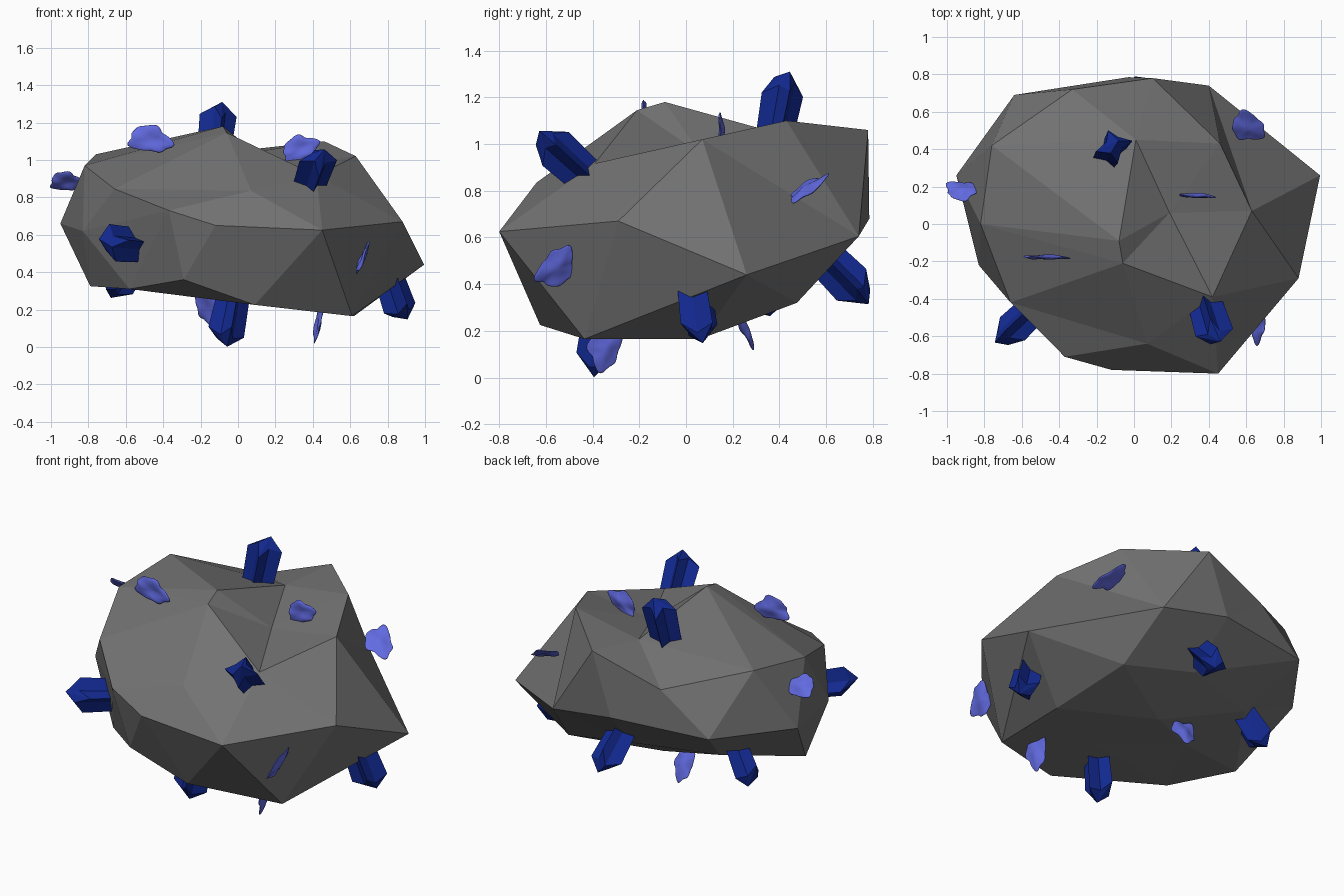
import bpy, bmesh, math
from mathutils import Vector, Matrix

if "Cube" in bpy.data.objects:
    bpy.data.objects.remove(bpy.data.objects["Cube"])


def material(name, rgb):
    m = bpy.data.materials.new(name)
    m.diffuse_color = (*rgb, 1)
    m.use_nodes = True
    m.node_tree.nodes["Principled BSDF"].inputs["Base Color"].default_value = m.diffuse_color
    return m


ROCK = material("rock_grey", (0.17, 0.17, 0.17))
BLUE = material("crystal_blue", (0.006, 0.022, 0.28))
LILAC = material("flake_lilac", (0.12, 0.145, 0.75))


def finish(bm, name, mat, smooth=False):
    bmesh.ops.recalc_face_normals(bm, faces=bm.faces)
    me = bpy.data.meshes.new(name)
    bm.to_mesh(me)
    bm.free()
    me.materials.append(mat)
    for p in me.polygons:
        p.use_smooth = smooth
    ob = bpy.data.objects.new(name, me)
    bpy.context.collection.objects.link(ob)
    return ob


def frame(origin, axis, hint):
    # matrix with local z along axis and local x close to hint
    z = Vector(axis).normalized()
    h = Vector(hint)
    x = (h - z * h.dot(z)).normalized()
    y = z.cross(x)
    m = Matrix((x, y, z)).transposed().to_4x4()
    m.translation = Vector(origin)
    return m


# Boulder: facets joined over a sphere, then pulled to the rough outline
top = [(-.08, -.09, 1.18), (-.06, -.21, 1.145), (.01, .45, 1.03), (.19, .06, .96),
       (.42, -.39, .917), (.63, .07, 1.02), (.46, .43, 1.10), (.10, .78, 1.06),
       (-.33, .72, .91), (-.76, .42, 1.03), (-.82, 0, .97), (-.66, -.42, .845),
       (.07, -.64, .835)]
middle = [(.995, .26, .44), (.88, -.29, .67), (.45, -.80, .625), (-.12, -.78, .65),
          (-.37, -.71, .73), (-.83, -.22, .62), (-.95, .26, .66), (-.64, .69, .67),
          (-.03, .785, .68), (.40, .74, .605)]
bottom = [(.61, -.435, .165), (.09, -.625, .225), (-.29, -.65, .36), (-.58, -.40, .31),
          (-.79, -.05, .325), (-.50, .38, .42), (0, .53, .42), (.475, .475, .32),
          (.62, .06, .165), (0, .22, .25), (-.36, .02, .31), (.15, -.2, .23)]
points = [Vector(p) for p in top + middle + bottom]
bm = bmesh.new()
verts = []
for p in points:
    d = Vector((p.x, p.y, (p.z - .62) * 1.6))
    verts.append(bm.verts.new(d.normalized()))
bmesh.ops.convex_hull(bm, input=verts)
for v, p in zip(verts, points):
    v.co = p
finish(bm, "boulder", ROCK)


# Crystals: four-ridged prisms with slanted, pointed ends
def crystal(i, base, tip, hint):
    base, tip = Vector(base), Vector(tip)
    axis = tip - base
    L = axis.length + .12
    m = frame(base - axis.normalized() * .12, axis, hint)
    bm = bmesh.new()
    radii = [.105, .05, .095, .045, .10, .05, .09, .045]
    ends = [.82, .88, .74, .86, .78, .90, .72, .84]
    rings = []
    for t in (0, 1):
        ring = []
        for k in range(8):
            a = math.tau * k / 8 + (.08 if k % 2 else 0)
            r = radii[k] * (1 if t else .85)
            ring.append(bm.verts.new(m @ Vector((r * math.cos(a), r * math.sin(a),
                                                 L * ends[k] * t))))
        rings.append(ring)
    apex = bm.verts.new(m @ Vector((.02, .01, L)))
    bm.faces.new(rings[0])
    for k in range(8):
        n = (k + 1) % 8
        bm.faces.new((rings[0][k], rings[0][n], rings[1][n], rings[1][k]))
        bm.faces.new((rings[1][k], rings[1][n], apex))
    finish(bm, f"crystal_{i}", BLUE)


crystals = [
    ((-.13, .38, 1.05), (-.10, .43, 1.315), (1, .3, 0)),
    ((.38, -.43, .86), (.445, -.64, 1.05), (1, 0, .2)),
    ((-.50, -.42, .54), (-.735, -.645, .56), (0, .3, 1)),
    ((.81, .04, .36), (.885, .07, .14), (1, .6, 0)),
    ((-.03, -.36, .26), (-.08, -.39, .005), (1, .3, 0)),
    ((.02, .58, .53), (.04, .79, .32), (1, 0, 0)),
    ((-.57, .30, .44), (-.69, .34, .265), (0, 1, 0)),
]
for i, c in enumerate(crystals, 1):
    crystal(i, *c)


# Flakes: thin wavy plates half sunk in the rock
def flake(i, centre, normal, along, length, width):
    m = frame(centre, normal, along)
    bm = bmesh.new()
    bmesh.ops.create_icosphere(bm, subdivisions=4, radius=1)
    for v in bm.verts:
        x, y, z = v.co
        a = math.atan2(y, x)
        r = 1 + .12 * math.sin(3 * a + .6) + .07 * math.sin(5 * a + 2) + .04 * math.sin(8 * a)
        wave = .006 * math.sin(3 * x + 1) * math.cos(4 * y)
        v.co = m @ Vector((x * r * length / 2, y * r * width / 2, z * .010 + wave))
    finish(bm, f"flake_{i}", LILAC, True)


flakes = [
    ((-.47, -.178, 1.11), (.02, 1, 0), (1, 0, -.15), .23, .14),
    ((.33, .152, 1.06), (.05, 1, .02), (1, 0, .45), .20, .13),
    ((-.92, .18, .885), (0, .7, .7), (1, 0, 0), .17, .14),
    ((.61, .52, .81), (.28, -.45, .85), (.6, -.6, 0), .21, .15),
    ((.665, -.555, .47), (.9, .08, -.4), (0, .6, 1), .20, .14),
    ((.43, -.345, .13), (.95, .2, -.2), (-.2, -.3, -1), .20, .14),
    ((-.16, .25, .22), (.2, .9, .4), (.2, .3, -1), .19, .14),
]
for i, f in enumerate(flakes, 1):
    flake(i, *f)
